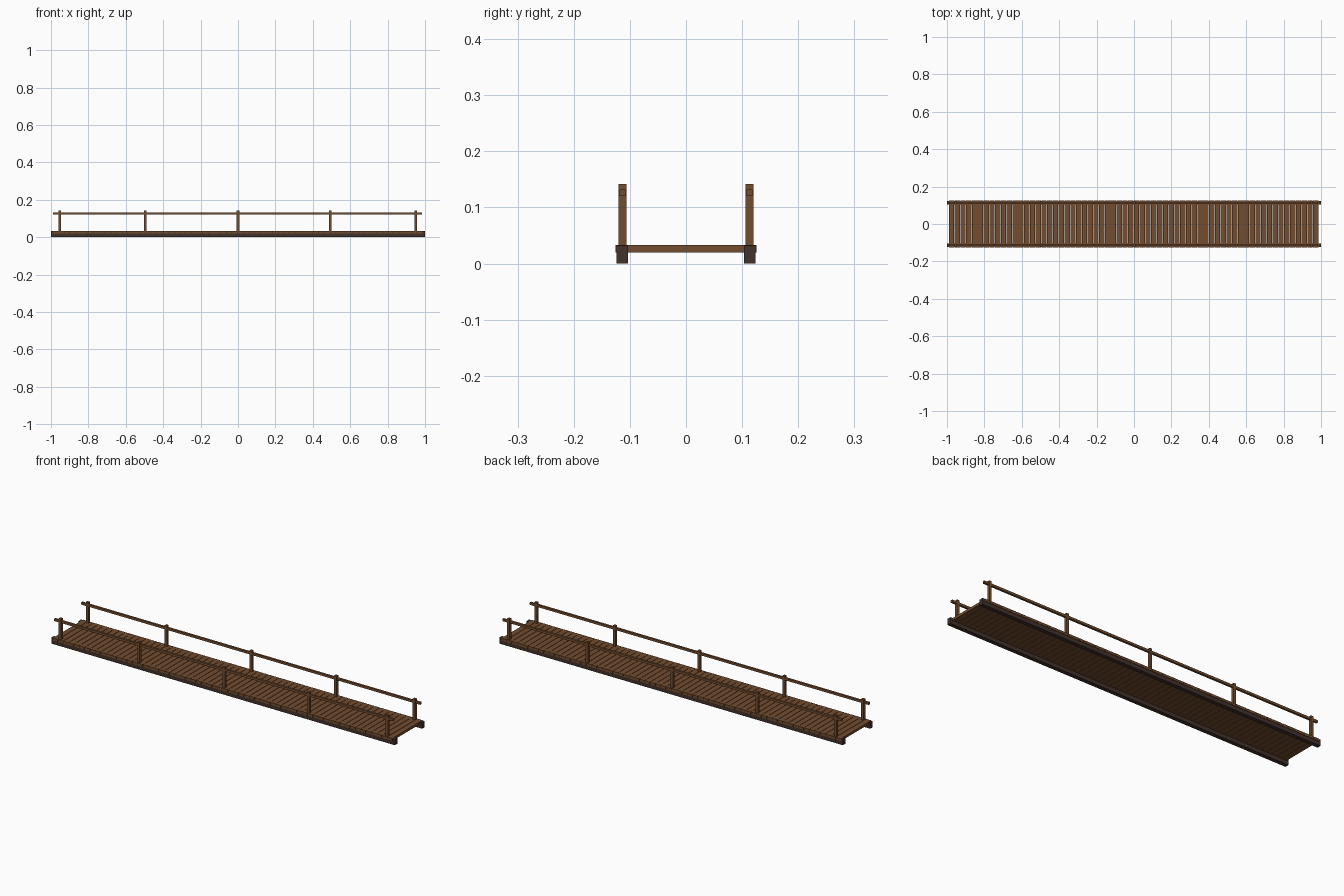
import bpy

if "Cube" in bpy.data.objects:
    bpy.data.objects.remove(bpy.data.objects["Cube"])


def material(name, rgb):
    m = bpy.data.materials.new(name)
    m.diffuse_color = (*rgb, 1)
    m.use_nodes = True
    m.node_tree.nodes["Principled BSDF"].inputs["Base Color"].default_value = m.diffuse_color
    return m


PLANK = material("plank brown", (0.17, 0.075, 0.029))
BEAM = material("dark beam brown", (0.055, 0.031, 0.023))


def box(name, x, y, z, mat):
    """Box from (min, max) ranges on each axis."""
    bpy.ops.mesh.primitive_cube_add(size=1)
    ob = bpy.context.object
    ob.name = name
    ob.location = [(a + b) / 2 for a, b in (x, y, z)]
    ob.scale = [b - a for a, b in (x, y, z)]
    bpy.ops.object.transform_apply(location=True, rotation=False, scale=True)
    ob.data.materials.append(mat)
    return ob


# deck planks, laid across the beams with narrow gaps
COUNT, START, END, GAP = 64, -0.99, 0.986, 0.0025
pitch = (END - START + GAP) / COUNT
plank = box("deck_planks", (START, START + pitch - GAP), (-0.126, 0.126), (0.02, 0.0328), PLANK)
arr = plank.modifiers.new("repeat", 'ARRAY')
arr.count = COUNT
arr.use_relative_offset = False
arr.use_constant_offset = True
arr.constant_offset_displace = (pitch, 0, 0)

for side, s in (("front", -1), ("back", 1)):
    def ys(a, b):
        return tuple(sorted((s * a, s * b)))
    # long side beam
    box(side + "_beam", (-1, 1), ys(0.103, 0.124), (0, 0.0322), BEAM)
    # handrail
    box(side + "_handrail", (-0.988, 0.985), ys(0.1075, 0.1185), (0.12, 0.132), PLANK)
    # rail posts
    for i, x in enumerate((-0.953, -0.495, 0, 0.493, 0.95)):
        box(f"{side}_post_{i + 1}", (x - 0.007, x + 0.007), ys(0.106, 0.12), (0.03, 0.142), PLANK)
